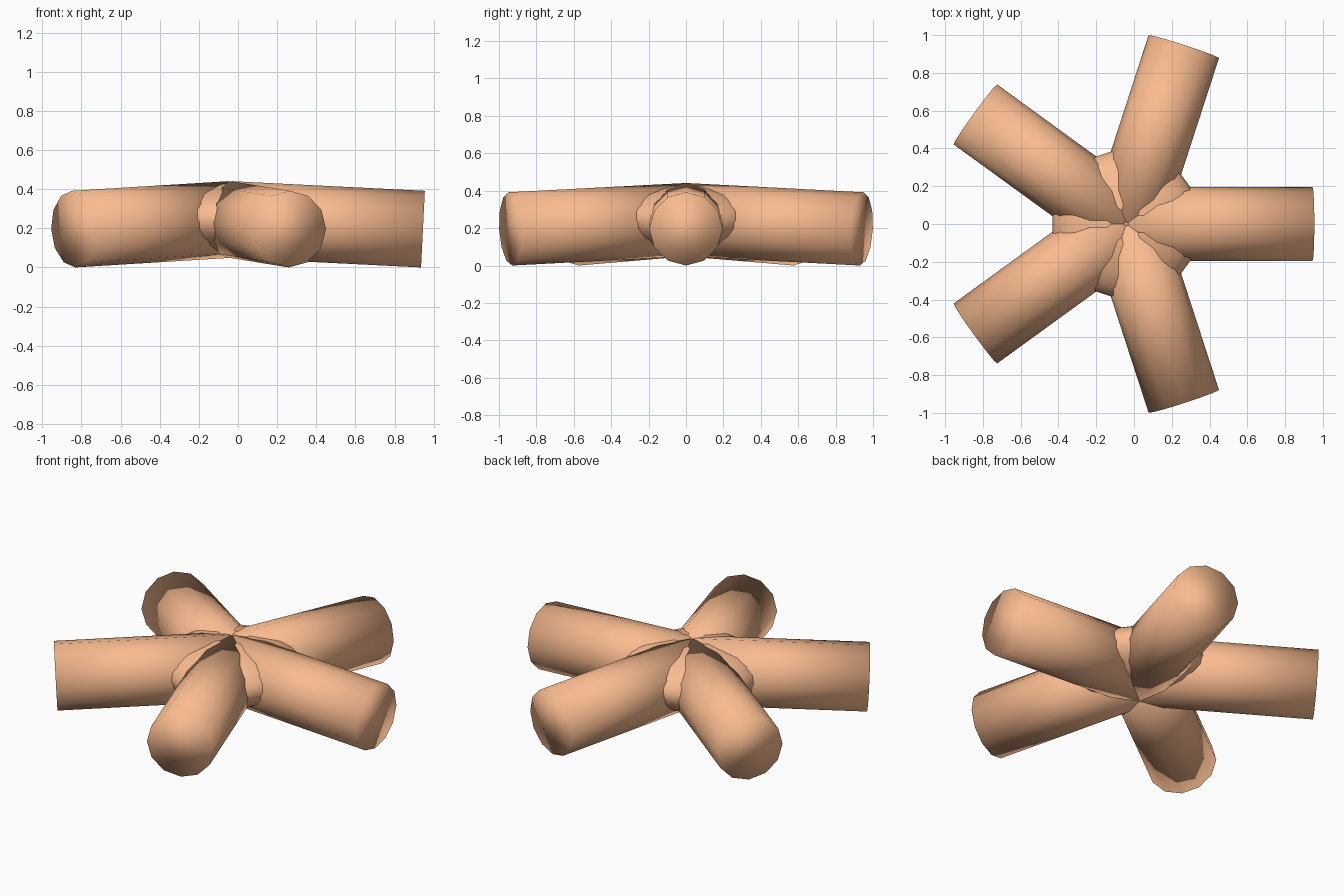
import bpy
from math import radians, pi
from mathutils import Vector, Matrix

if "Cube" in bpy.data.objects:
    bpy.data.objects.remove(bpy.data.objects["Cube"])

HUB = Vector((-0.0415, 0, 0.245))   # point where all arms meet
RADIUS, LENGTH, DROOP = 0.196, 0.988, radians(2.85)

orange = bpy.data.materials.new("orange")
orange.diffuse_color = (0.95, 0.5, 0.28, 1)
orange.use_nodes = True
orange.node_tree.nodes["Principled BSDF"].inputs["Base Color"].default_value = orange.diffuse_color


def finish(name):
    ob = bpy.context.object
    ob.name = name
    ob.data.materials.append(orange)
    bpy.ops.object.shade_smooth()
    return ob


# Five drooping 12-sided arms, smooth shaded across their end caps
for i in range(5):
    bpy.ops.mesh.primitive_cylinder_add(vertices=12, radius=RADIUS, depth=LENGTH)
    arm = finish(f"arm_{i + 1}")
    arm.data.transform(Matrix.Translation((0, 0, LENGTH / 2)))
    arm.data.transform(Matrix.Rotation(pi / 2 + DROOP, 4, 'Y'))
    arm.rotation_euler.z = radians(72 * i)
    arm.location = HUB

# Flattened hub showing in the crooks between the arms
bpy.ops.mesh.primitive_uv_sphere_add(segments=20, ring_count=12, radius=1, location=HUB)
hub = finish("hub")
hub.scale = (0.394, 0.394, 0.186)
hub.rotation_euler.z = radians(9)
